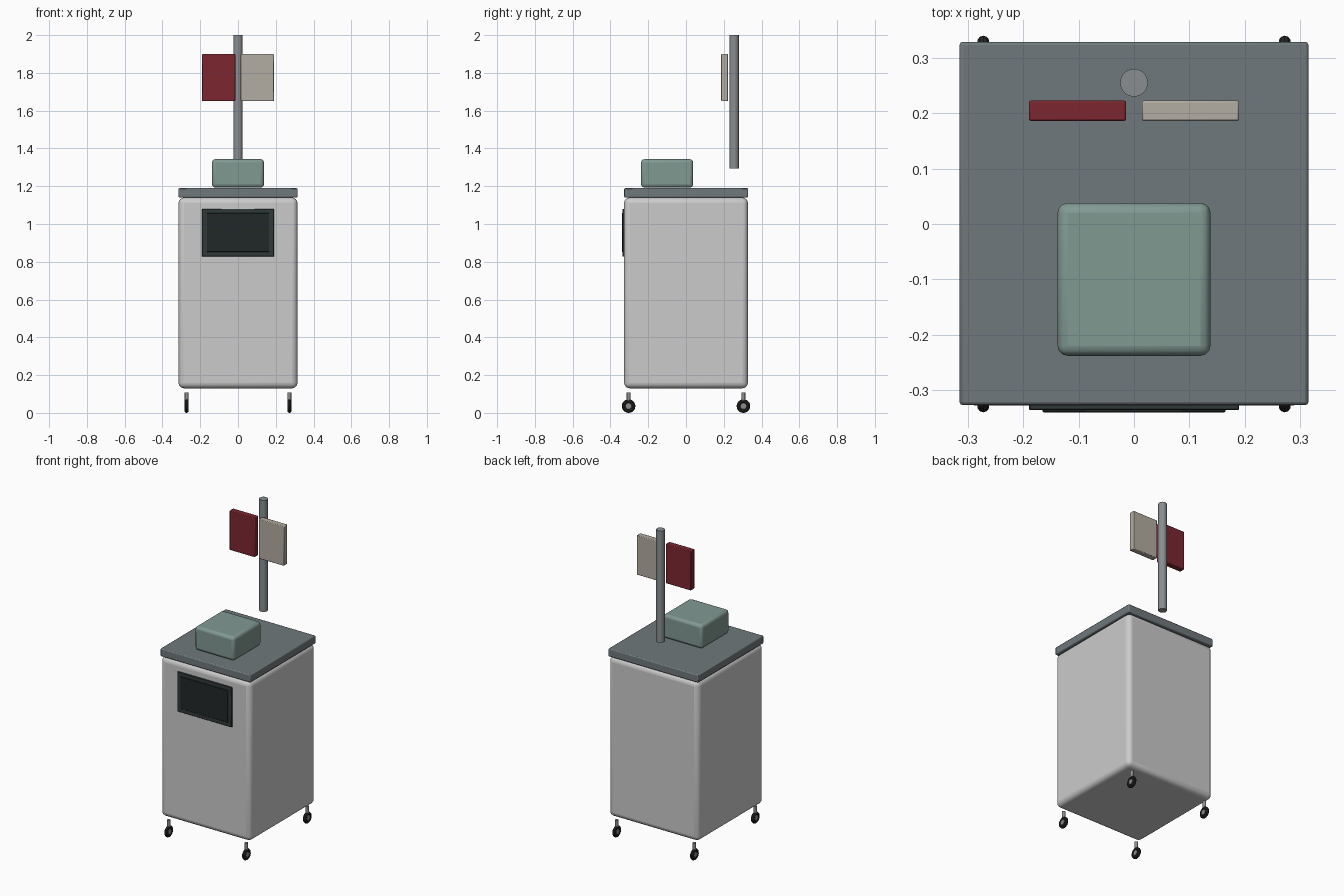
import bpy, math

if "Cube" in bpy.data.objects:
    bpy.data.objects.remove(bpy.data.objects["Cube"])


def material(name, rgb):
    m = bpy.data.materials.new(name)
    m.diffuse_color = (*rgb, 1)
    m.use_nodes = True
    m.node_tree.nodes["Principled BSDF"].inputs["Base Color"].default_value = m.diffuse_color
    return m


STEEL = material("steel", (0.16, 0.19, 0.20))
TEAL = material("teal", (0.22, 0.32, 0.29))
BEZEL = material("bezel", (0.03, 0.04, 0.04))
GLASS = material("glass", (0.015, 0.02, 0.022))
RED = material("red", (0.2, 0.02, 0.03))
CREAM = material("cream", (0.45, 0.42, 0.36))
RUBBER = material("rubber", (0.02, 0.02, 0.02))
METAL = material("metal", (0.25, 0.27, 0.28))


def finish(name, mat, bevel=0, segments=2):
    ob = bpy.context.object
    ob.name = name
    if mat:
        ob.data.materials.append(mat)
    if bevel:
        mod = ob.modifiers.new("Bevel", 'BEVEL')
        mod.width, mod.segments = bevel, segments
    bpy.ops.object.shade_smooth_by_angle(angle=math.radians(35))
    return ob


def box(name, x, y, z, mat=None, bevel=0, segments=2):
    """Box given by its (min, max) range on each axis."""
    bpy.ops.mesh.primitive_cube_add(size=1, location=[sum(r) / 2 for r in (x, y, z)])
    bpy.context.object.scale = [r[1] - r[0] for r in (x, y, z)]
    bpy.ops.object.transform_apply(location=False, rotation=False, scale=True)
    return finish(name, mat, bevel, segments)


def cylinder(name, loc, radius, depth, mat, rot=(0, 0, 0), sides=32):
    bpy.ops.mesh.primitive_cylinder_add(vertices=sides, radius=radius, depth=depth,
                                        location=loc, rotation=rot)
    return finish(name, mat)


# Cabinet and worktop
box("cabinet_body", (-0.315, 0.315), (-0.328, 0.328), (0.13, 1.14), None, 0.03, 4)
box("worktop", (-0.315, 0.315), (-0.327, 0.329), (1.14, 1.19), STEEL, 0.006)

# Front display
box("display_bezel", (-0.19, 0.19), (-0.336, -0.315), (0.828, 1.08), BEZEL, 0.002, 1)
box("display_screen", (-0.165, 0.165), (-0.34, -0.32), (0.853, 1.057), GLASS, 0.002, 1)

# Device on the worktop
box("top_unit", (-0.138, 0.138), (-0.238, 0.038), (1.193, 1.343), TEAL, 0.018, 3)

# Pole with two hanging panels
cylinder("pole", (0, 0.255, 1.647), 0.025, 0.706, METAL)
box("left_panel", (-0.19, -0.014), (0.186, 0.223), (1.65, 1.90), RED, 0.004)
box("right_panel", (0.014, 0.19), (0.186, 0.223), (1.65, 1.90), CREAM, 0.004)

# Casters: tyre, hub and stem
for sx, side in ((-1, "left"), (1, "right")):
    for sy, end in ((-1, "front"), (1, "back")):
        x, y, z = sx * 0.272, sy * 0.304, 0.036
        tag = f"{end}_{side}_caster"
        turn = (0, math.pi / 2, 0)
        bpy.ops.mesh.primitive_torus_add(location=(x, y, z), rotation=turn,
                                         major_radius=0.025, minor_radius=0.011,
                                         major_segments=24, minor_segments=10)
        finish(tag + "_tyre", RUBBER)
        cylinder(tag + "_hub", (x, y, z), 0.016, 0.018, METAL, turn, 16)
        cylinder(tag + "_stem", (x, y, 0.087), 0.01, 0.044, METAL, sides=16)
